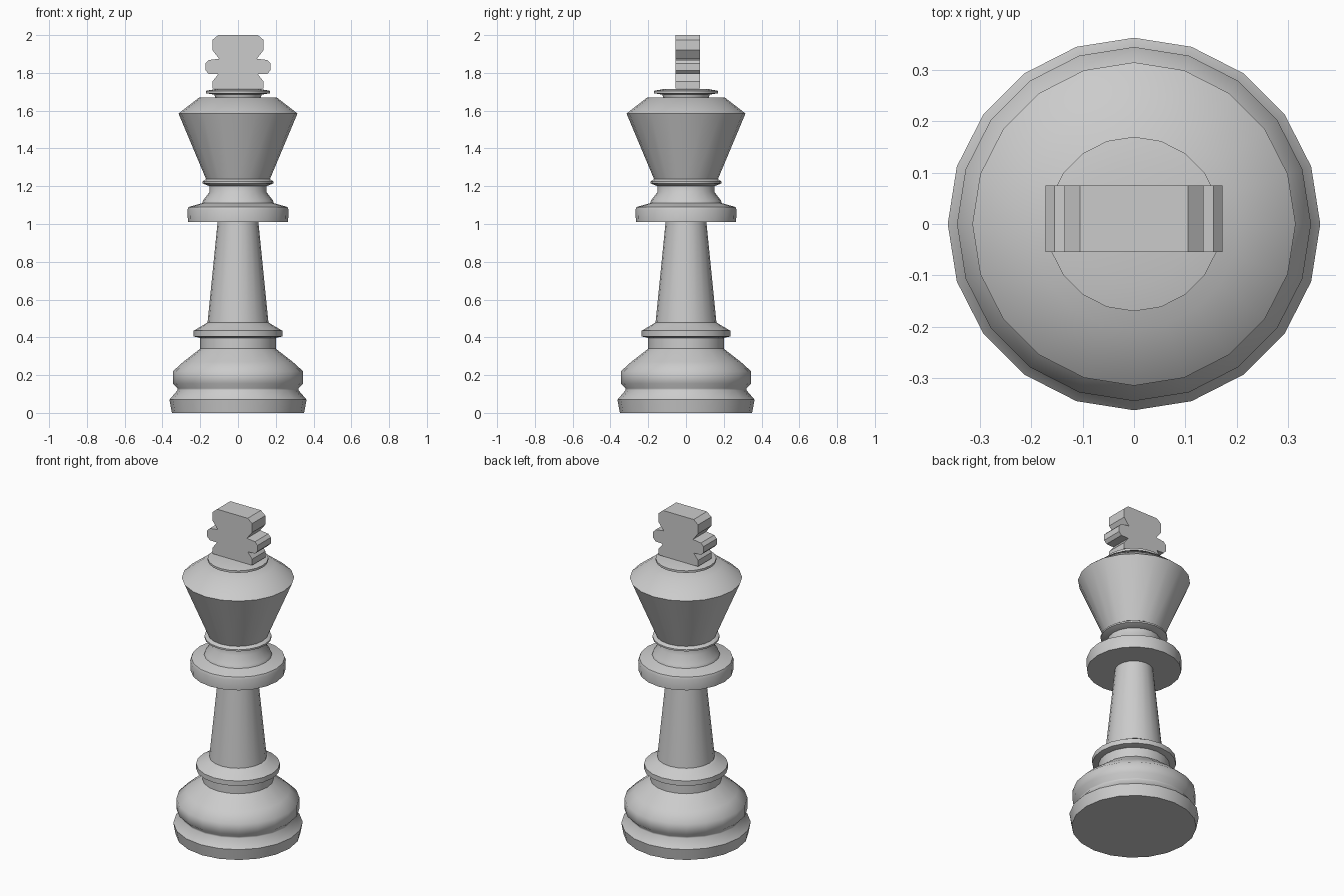
import bpy, bmesh, math

cube = bpy.data.objects.get("Cube")
if cube:
    bpy.data.objects.remove(cube, do_unlink=True)

SIDES = 20

grey = bpy.data.materials.new("light_grey")
grey.use_nodes = True
COLOUR = (0.6, 0.6, 0.6, 1)
grey.diffuse_color = COLOUR
grey.node_tree.nodes["Principled BSDF"].inputs["Base Color"].default_value = COLOUR


def finish(name, bm, smooth_angle):
    bmesh.ops.recalc_face_normals(bm, faces=bm.faces)
    mesh = bpy.data.meshes.new(name)
    bm.to_mesh(mesh)
    bm.free()
    mesh.materials.append(grey)
    obj = bpy.data.objects.new(name, mesh)
    bpy.context.collection.objects.link(obj)
    bpy.ops.object.select_all(action="DESELECT")
    obj.select_set(True)
    bpy.context.view_layer.objects.active = obj
    bpy.ops.object.shade_smooth_by_angle(angle=math.radians(smooth_angle))
    return obj


def turned(name, profile):
    """Lathe a list of (radius, height) points and cap both ends."""
    bm = bmesh.new()
    rings = []
    for r, z in profile:
        angles = [math.tau * i / SIDES for i in range(SIDES)]
        rings.append([bm.verts.new((r * math.cos(a), r * math.sin(a), z)) for a in angles])
    for low, high in zip(rings, rings[1:]):
        for i in range(SIDES):
            j = (i + 1) % SIDES
            bm.faces.new((low[i], low[j], high[j], high[i]))
    bm.faces.new(rings[0])
    bm.faces.new(rings[-1])
    return finish(name, bm, 50)


# Foot, with a groove under the domed part
turned("base", [(0.35, 0), (0.363, 0.07), (0.32, 0.12), (0.32, 0.13), (0.345, 0.155),
                (0.345, 0.22), (0.29, 0.27), (0.2, 0.34), (0.2, 0.4)])
# Ring where the stem meets the foot
turned("lower_collar", [(0.19, 0.395), (0.235, 0.405), (0.235, 0.435), (0.175, 0.47), (0.16, 0.48)])
turned("stem", [(0.163, 0.46), (0.108, 1.01)])
# Wide disc and the waist above it
turned("upper_collar", [(0.265, 1.01), (0.268, 1.075), (0.262, 1.09), (0.19, 1.11),
                        (0.185, 1.125), (0.15, 1.17), (0.15, 1.21)])
turned("neck_ring", [(0.15, 1.2), (0.188, 1.215), (0.188, 1.225), (0.165, 1.24)])
turned("head", [(0.168, 1.235), (0.315, 1.585), (0.205, 1.67)])
# Small stepped cap under the cross
turned("cap", [(0.12, 1.665), (0.125, 1.685), (0.17, 1.692), (0.17, 1.705), (0.115, 1.715)])

# Cross: half outline mirrored, then extruded front to back
half = [(0.105, 2), (0.135, 1.975), (0.135, 1.92), (0.1, 1.875), (0.155, 1.868), (0.172, 1.85),
        (0.172, 1.813), (0.155, 1.795), (0.105, 1.793), (0.135, 1.755), (0.135, 1.717)]
outline = half + [(-x, z) for x, z in reversed(half)]
bm = bmesh.new()
face = bm.faces.new([bm.verts.new((x, -0.055, z)) for x, z in outline])
extruded = bmesh.ops.extrude_face_region(bm, geom=[face])["geom"]
back = [v for v in extruded if isinstance(v, bmesh.types.BMVert)]
bmesh.ops.translate(bm, verts=back, vec=(0, 0.13, 0))
finish("cross", bm, 20)
